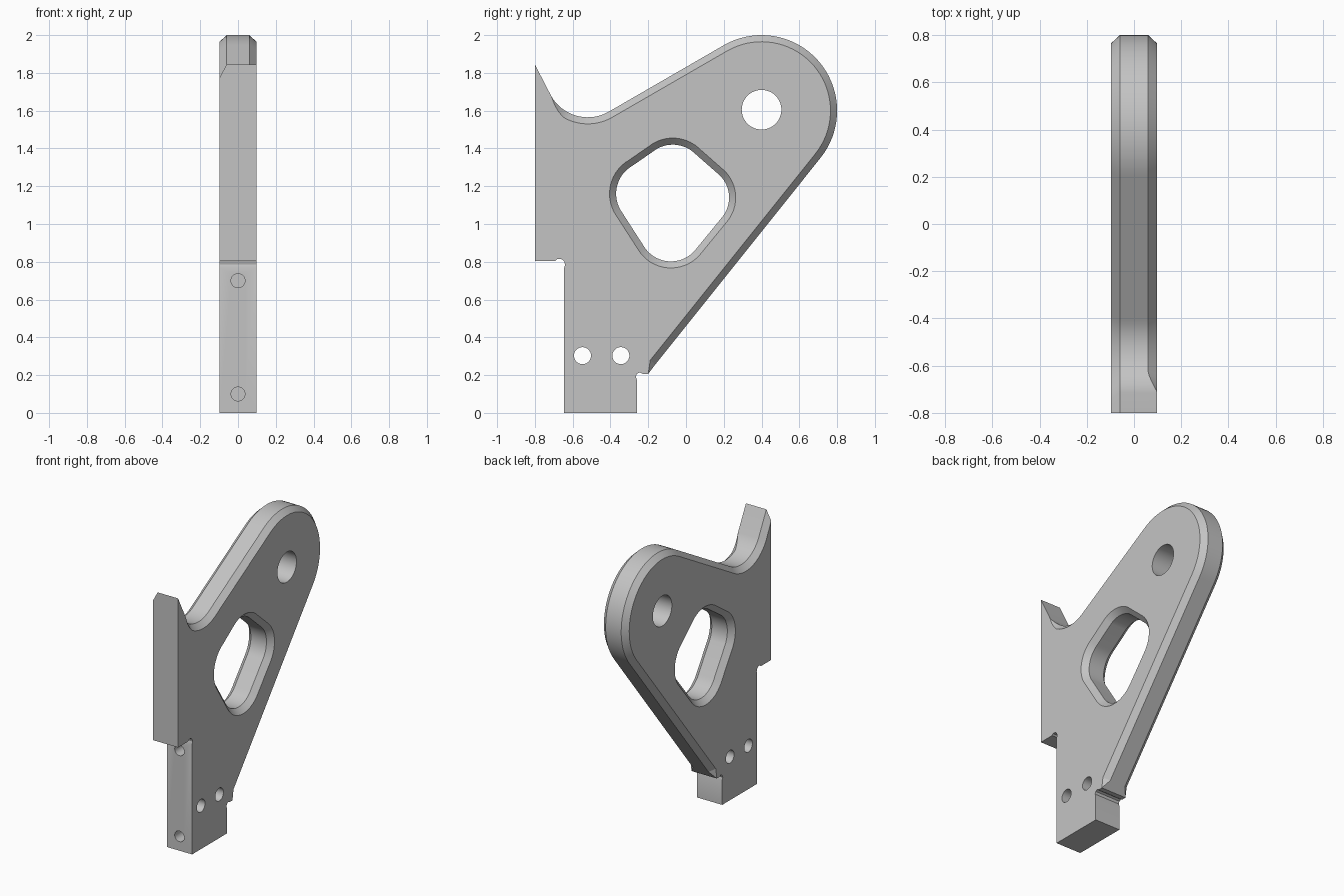
import bpy, bmesh
from math import sin, cos, radians
from mathutils import Vector

cube = bpy.data.objects.get("Cube")
if cube:
    bpy.data.objects.remove(cube, do_unlink=True)

HALF = 0.0975    # half thickness of the plate
CUT = 0.0375     # chamfer depth through the thickness
INSET = 0.035    # chamfer width on the faces

steel = bpy.data.materials.new("plain_grey")
steel.use_nodes = True
GREY = (0.55, 0.55, 0.55, 1)
steel.diffuse_color = GREY
steel.node_tree.nodes["Principled BSDF"].inputs["Base Color"].default_value = GREY


def arc(cy, cz, r, start, end, steps):
    """Points of an arc in the side plane, each with its angle in degrees."""
    out = []
    for i in range(steps + 1):
        a = start + (end - start) * i / steps
        out.append((cy + r * cos(radians(a)), cz + r * sin(radians(a)), a))
    return out


def loft(name, rings):
    """Closed solid through rings of equal length."""
    bm = bmesh.new()
    rows = [[bm.verts.new(p) for p in ring] for ring in rings]
    n = len(rows[0])
    for a, b in zip(rows, rows[1:]):
        for i in range(n):
            j = (i + 1) % n
            bm.faces.new((a[i], a[j], b[j], b[i]))
    bm.faces.new(rows[0][::-1])
    bm.faces.new(rows[-1])
    bmesh.ops.remove_doubles(bm, verts=bm.verts, dist=0.0002)
    bmesh.ops.recalc_face_normals(bm, faces=bm.faces)
    mesh = bpy.data.meshes.new(name)
    bm.to_mesh(mesh)
    bm.free()
    mesh.materials.append(steel)
    ob = bpy.data.objects.new(name, mesh)
    bpy.context.collection.objects.link(ob)
    return ob


# Outline: (y, z), inset direction, chamfer strength on -x and +x sides
outline = [((-0.8, 1.845), (0, -2), 1, 0)]
square_part = [(-0.8, 0.805), (-0.69, 0.805), (-0.68, 0.815), (-0.66, 0.815),
               (-0.645, 0.803), (-0.64, 0.785), (-0.645, 0.768),
               (-0.645, 0), (-0.26, 0), (-0.26, 0.175), (-0.266, 0.19),
               (-0.26, 0.207), (-0.245, 0.214), (-0.23, 0.207), (-0.2, 0.207)]
outline += [(p, (0, 0), 0, 0) for p in square_part]
outline.append(((-0.162, 0.257), (-0.78, 0.625), 1, 1))
for y, z, a in arc(0.4, 1.6, 0.4, -38.7, 120, 36):
    outline.append(((y, z), (-cos(radians(a)), -sin(radians(a))), 1, 1))
for y, z, a in arc(-0.52, 1.788, 0.223, 300, 210, 20):
    fade = min(1, max(0, (a - 212) / 28))
    outline.append(((y, z), (cos(radians(a)), sin(radians(a))), 1, fade))

rings = [[], [], [], []]
for (y, z), (dy, dz), left, right in outline:
    for side, f, face, edge in ((-1, left, 0, 1), (1, right, 3, 2)):
        rings[face].append((side * HALF, y + dy * INSET * f, z + dz * INSET * f))
        rings[edge].append((side * (HALF - CUT * f), y, z))
plate = loft("bracket_plate", rings)


# Central window cutter, flared at both faces
def window(offset):
    corners = ((-0.07, 1.25, 0.205, 45, 120), (-0.2, 1.16, 0.205, 120, 210),
               (-0.08, 0.97, 0.203, 210, 320), (0.063, 1.14, 0.2, 320, 405))
    return [(y, z) for cy, cz, r, s, e in corners
            for y, z, a in arc(cy, cz, r + offset, s, e, 16)]


levels = ((-HALF - CUT, INSET), (CUT - HALF, -INSET),
          (HALF - CUT, -INSET), (HALF + CUT, INSET))
cutters = [loft("window_cutter", [[(x, y, z) for y, z in window(o)] for x, o in levels])]

# Cross holes for the pivot and the two pins
for y, z, r in ((0.4, 1.605, 0.105), (-0.548, 0.303, 0.045), (-0.345, 0.303, 0.045)):
    circle = arc(y, z, r, 0, 352.5, 47)
    cutters.append(loft("hole_cutter", [[(x, p, q) for p, q, a in circle]
                                        for x in (-0.2, 0.2)]))

# Blind bolt holes in the front edge
for z in (0.1, 0.7):
    circle = arc(0, z, 0.037, 0, 348.75, 31)
    cutters.append(loft("bolt_cutter", [[(p, y, q) for p, q, a in circle]
                                        for y in (-0.75, -0.42)]))

bpy.context.view_layer.objects.active = plate
for ob in bpy.context.selected_objects:
    ob.select_set(False)
plate.select_set(True)
for cutter in cutters:
    cutter.hide_render = True
    mod = plate.modifiers.new("cut", 'BOOLEAN')
    mod.operation = 'DIFFERENCE'
    mod.solver = 'EXACT'
    mod.object = cutter
    bpy.ops.object.modifier_apply(modifier=mod.name)
    bpy.data.objects.remove(cutter, do_unlink=True)

bpy.ops.object.shade_smooth_by_angle(angle=radians(22))
